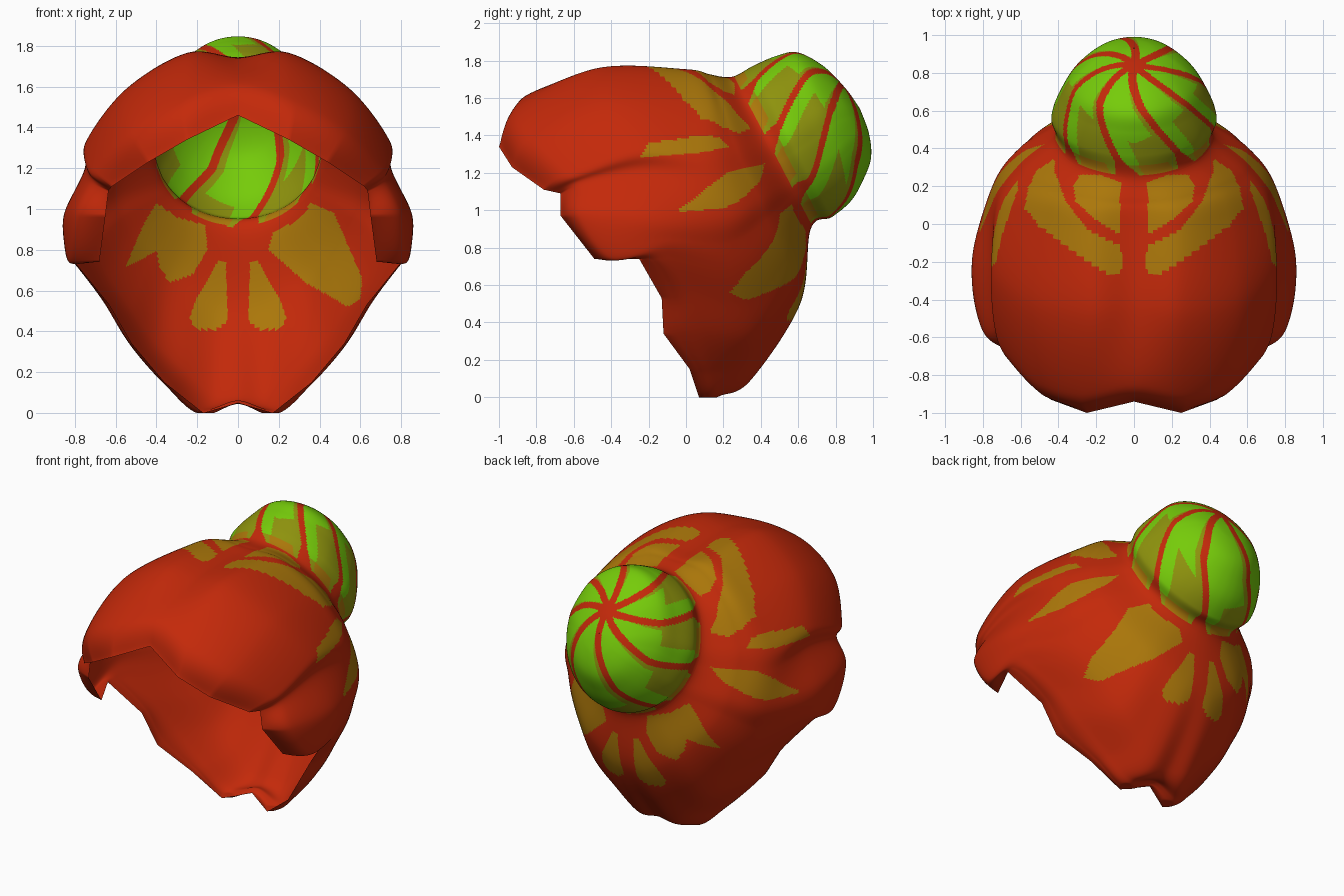
import bpy, bmesh, math
from mathutils import Vector as V

if "Cube" in bpy.data.objects:
    bpy.data.objects.remove(bpy.data.objects["Cube"])

# ---- colours -------------------------------------------------------------
COLOURS = [("red", (0.55, 0.022, 0.003)), ("mustard", (0.41, 0.185, 0.003)),
           ("olive", (0.27, 0.29, 0.004)), ("green", (0.18, 0.60, 0.003))]
RED, MUSTARD, OLIVE, GREEN = range(4)
mats = []
for name, c in COLOURS:
    m = bpy.data.materials.new(name)
    m.diffuse_color = (*c, 1)
    m.use_nodes = True
    m.node_tree.nodes["Principled BSDF"].inputs["Base Color"].default_value = m.diffuse_color
    mats.append(m)

# ---- half cross-sections, from top centre to bottom centre ------------------
RIM = [(0, -.94, 1.46), (.25, -1, 1.34), (.44, -.93, 1.23), (.62, -.76, 1.11),
       (.635, -.67, 1.09), (.65, -.67, .97), (.68, -.49, .74), (.80, -.25, .74),
       (.63, -.13, .53), (.52, -.12, .34), (.36, .02, .15), (.17, .07, 0), (0, .15, .05)]
WIDE = [(0, -.46, 1.735), (.25, -.48, 1.75), (.55, -.42, 1.58), (.745, -.28, 1.33),
        (.75, -.24, 1.2), (.85, -.2, .98), (.84, -.13, .84), (.79, -.08, .74),
        (.66, .03, .56), (.52, .1, .34), (.35, .15, .15), (.19, .18, .01), (0, .2, .06)]
BACK = [(0, 0, 1.735), (.25, 0, 1.745), (.5, .05, 1.58), (.69, .08, 1.34),
        (.735, .12, 1.18), (.75, .2, .97), (.71, .22, .82), (.64, .27, .68),
        (.53, .33, .52), (.41, .37, .35), (.27, .37, .22), (.13, .35, .1), (0, .33, .09)]
PHI = [0, 25, 52, 80, 97, 113, 124, 135, 145, 154, 163, 172, 180]
AXIS, UP, NECK = V((0, .89, .46)), V((0, -.46, .89)), V((0, .46, 1.3))


def bun_ring(a, top, bottom, width):
    """Half ring of the bun at distance a along its axis."""
    mid, r = (top + bottom) / 2, (top - bottom) / 2
    return [NECK + AXIS * a + UP * (mid + r * math.cos(math.radians(p)))
            + V((1, 0, 0)) * width * math.sin(math.radians(p)) for p in PHI]


RIM, WIDE, BACK = ([V(p) for p in h] for h in (RIM, WIDE, BACK))
neck = bun_ring(0, .465, -.45, .42)
# brim bulge just behind the rim, and the nape bulge below the bun
brim, nape = [], []
for i in range(13):
    p = RIM[i].lerp(WIDE[i], .35)
    push = .065 if i in (3, 4) else .1 if i < 7 else .01
    brim.append(p + (p - V((0, 0, 1))).normalized() * push)
    q = BACK[i].lerp(neck[i], .5)
    nape.append(q + V((q.x, q.y, 0)).normalized() * .11 * (i / 12))
halves = [RIM, brim, WIDE, BACK, nape, neck] + [bun_ring(*r) for r in (
    (.13, .465, -.445, .435), (.26, .455, -.415, .39), (.37, .42, -.345, .33),
    (.46, .29, -.26, .23), (.51, .13, -.14, .12), (.528, .002, -.002, .002))]
rings = [h + [V((-p.x, p.y, p.z)) for p in h[-2:0:-1]] for h in halves]


def spline(p0, p1, p2, p3, t):
    return .5 * (2 * p1 + (p2 - p0) * t + (2 * p0 - 5 * p1 + 4 * p2 - p3) * t * t
                 + (3 * p1 - p0 - 3 * p2 + p3) * t ** 3)


NU, NV = 20, 22          # steps between cross-section points / between rings


def dense_ring(r, k):
    """Straight-sided at the rim, smooth everywhere else."""
    out, n = [], len(r)
    for i in range(n):
        for s in range(NU):
            t = s / NU
            p = spline(r[i - 1], r[i], r[(i + 1) % n], r[(i + 2) % n], t)
            out.append(r[i].lerp(r[(i + 1) % n], t) if k == 0 else p)
    return out


dense = [dense_ring(r, k) for k, r in enumerate(rings)]
last = len(dense) - 1
rows = []
for k in range(last):
    a, d = dense[max(k - 1, 0)], dense[min(k + 2, last)]
    for s in range(NV + (k == last - 1)):
        rows.append([spline(*q, s / NV) for q in zip(a, dense[k], dense[k + 1], d)])
for row in rows:
    for p in row:
        p.z = max(p.z, 0)

# ---- painted petals on the hood -------------------------------------------
TOP = [[(.07, .22), (.18, .26), (.29, .26), (.32, .2), (.31, .12), (.2, .02), (.08, -.05)],
       [(.44, .33), (.56, .2), (.58, .08), (.47, -.03), (.25, -.2), (.1, -.28), (.06, -.24),
        (.07, -.12), (.25, -.03), (.36, .12)]]
SIDE = [[(-.05, 1.68), (.2, 1.62), (.32, 1.54), (.35, 1.44), (.28, 1.41), (.1, 1.5), (-.03, 1.6)],
        [(-.25, 1.28), (-.2, 1.36), (.1, 1.4), (.18, 1.39), (.23, 1.34), (.1, 1.31)],
        [(-.05, .99), (.1, 1.11), (.22, 1.2), (.42, 1.25), (.4, 1.16), (.3, 1.06), (.2, 1.01)]]
NARROW = [(.06, .75), (.1, .74), (.2, .57), (.24, .46), (.2, .41), (.1, .41), (.05, .45)]
WEDGE_R = [(.36, 1.03), (.47, .98), (.61, .66), (.6, .56), (.54, .52), (.33, .64),
           (.15, .8), (.17, .88), (.3, .95)]
WEDGE_L = [(-.4, 1.03), (-.3, .96), (-.16, .92), (-.15, .8), (-.22, .68), (-.33, .64),
           (-.38, .7), (-.4, .79), (-.55, .72), (-.46, .93)]


def inside(poly, x, y):
    hit = False
    for (x0, y0), (x1, y1) in zip(poly, poly[1:] + poly[:1]):
        if (y0 > y) != (y1 > y) and x < (x1 - x0) * (y - y0) / (y1 - y0) + x0:
            hit = not hit
    return hit


def hood_colour(p):
    x = abs(p.x)
    if p.z > 1.42 and p.y > -.3 and any(inside(s, x, p.y) for s in TOP):
        return MUSTARD
    if x > .42 and any(inside(s, p.y, p.z) for s in SIDE):
        return MUSTARD
    if p.y > .15 and (inside(NARROW, x, p.z) or inside(WEDGE_R, p.x, p.z)
                      or inside(WEDGE_L, p.x, p.z)):
        return MUSTARD
    return RED


def bun_colour(p):
    """Red swirl lines between green segments that fade towards the neck."""
    d = p - NECK
    a = d.dot(AXIS)
    up = d.dot(UP) - .15 * min(1, max(0, a / .5))       # swirl centre sits high
    r = math.hypot(up, d.x)
    t = r + max(0, .38 - a)                             # distance from the tip
    f = ((math.atan2(d.x, up) - 1.1 * (t - .75) - math.radians(126)) * 8 / math.tau) % 1
    edge = abs(f - .5) * 2                     # 1 on a line, 0 mid segment
    if edge > 1 - .058 / max(r, .05) - 2.5 * max(0, .1 - a) or a < .012:
        return RED
    if a < .07:
        return MUSTARD if edge < .5 else OLIVE
    reach = .2 + .16 * abs(d.x) / max(r, .05)           # olive climbs higher at the sides
    if a < reach and f > .25 + .5 * a:
        return OLIVE
    if f > .82 and r > .12:
        return OLIVE
    return GREEN


# ---- build ---------------------------------------------------------------
def build(name, rows, colour):
    bm = bmesh.new()
    grid = [[bm.verts.new(p) for p in row] for row in rows]
    n = len(rows[0])
    for a, b in zip(grid, grid[1:]):
        for i in range(n):
            j = (i + 1) % n
            f = bm.faces.new((a[i], b[i], b[j], a[j]))
            f.material_index = colour(f.calc_center_median())
            f.smooth = True
    bm.normal_update()
    mid = bm.faces[:][len(bm.faces) // 2]
    if mid.normal.dot(mid.calc_center_median() - V((0, .2, 1.1))) < 0:
        bmesh.ops.reverse_faces(bm, faces=bm.faces[:])
    me = bpy.data.meshes.new(name)
    bm.to_mesh(me)
    bm.free()
    for m in mats:
        me.materials.append(m)
    bpy.context.collection.objects.link(bpy.data.objects.new(name, me))


cut = 5 * NV
build("hood", rows[:cut + 1], hood_colour)
build("bun", rows[cut:], bun_colour)
